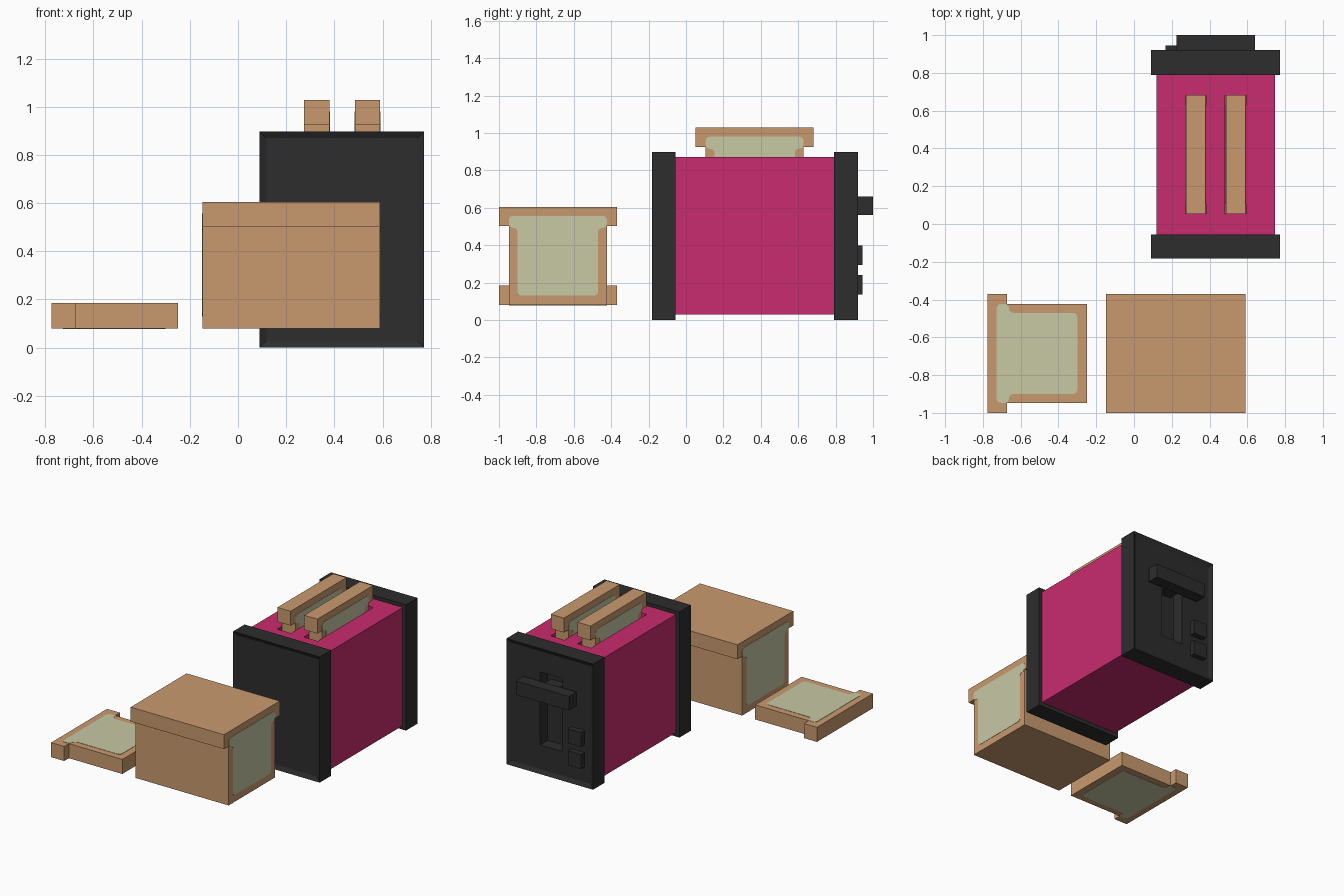
import bpy, bmesh, math
from mathutils import Vector

if "Cube" in bpy.data.objects:
    bpy.data.objects.remove(bpy.data.objects["Cube"])


def material(name, rgb):
    m = bpy.data.materials.new(name)
    m.diffuse_color = (*rgb, 1)
    m.use_nodes = True
    m.node_tree.nodes["Principled BSDF"].inputs["Base Color"].default_value = m.diffuse_color
    return m


CRUST = material("crust", (0.584, 0.323, 0.156))
CRUMB = material("crumb", (0.578, 0.578, 0.376))
PINK = material("pink", (0.584, 0.025, 0.156))
BLACK = material("black", (0.026, 0.026, 0.026))


def finish(name, bm, mat):
    bmesh.ops.recalc_face_normals(bm, faces=bm.faces)
    me = bpy.data.meshes.new(name)
    bm.to_mesh(me)
    bm.free()
    me.materials.append(mat)
    ob = bpy.data.objects.new(name, me)
    bpy.context.collection.objects.link(ob)
    return ob


def box(name, mat, x, y, z, recess_dir=None):
    bm = bmesh.new()
    bmesh.ops.create_cube(bm, size=1)
    for v in bm.verts:
        v.co = [(r[0] + r[1]) / 2 + c * (r[1] - r[0]) for c, r in zip(v.co, (x, y, z))]
    if recess_dir:
        # sunken field with a raised rim on the outward face
        bm.normal_update()
        face = [f for f in bm.faces if f.normal.y * recess_dir > 0.9]
        bmesh.ops.inset_region(bm, faces=face, thickness=0.028, use_even_offset=True)
        for v in face[0].verts:
            v.co.y -= recess_dir * 0.015
    return finish(name, bm, mat)


def cut(target, cutter):
    mod = target.modifiers.new("cut", "BOOLEAN")
    mod.operation = "DIFFERENCE"
    mod.solver = "EXACT"
    mod.object = cutter
    cutter.hide_render = True
    cutter.hide_viewport = True
    cutter.display_type = "WIRE"


def rounded(points, radius, steps=4):
    out = []
    for i, p in enumerate(points):
        p = Vector(p)
        a = p + (Vector(points[i - 1]) - p).normalized() * radius
        b = p + (Vector(points[(i + 1) % len(points)]) - p).normalized() * radius
        c = a + b - p  # arc centre for a right-angled corner
        for k in range(steps + 1):
            t = math.pi / 2 * k / steps
            out.append(c + (a - c) * math.cos(t) + (b - c) * math.sin(t))
    return out


def prism(name, mat, outline, w0, w1, place):
    bm = bmesh.new()
    ends = [[bm.verts.new(place(u, v, w)) for u, v in outline] for w in (w0, w1)]
    n = len(outline)
    for e in ends:
        bm.faces.new(e)
    for i in range(n):
        j = (i + 1) % n
        bm.faces.new((ends[0][i], ends[0][j], ends[1][j], ends[1][i]))
    return finish(name, bm, mat)


def tee(half, head_half, bottom, neck, top):
    right = [(half, bottom), (half, neck), (head_half, neck), (head_half, top)]
    return right + [(-u, v) for u, v in reversed(right)]


CRUST_SHAPE = tee(0.262, 0.315, 0, 0.422, 0.525)
CRUMB_SHAPE = rounded(tee(0.215, 0.262, 0.05, 0.412, 0.477), 0.023)


def bread(name, w0, w1, place):
    prism(name + "_crust", CRUST, CRUST_SHAPE, w0, w1, place)
    # thin crumb plates on both cut faces
    for side, w, d in (("a", w0, -0.002), ("b", w1, 0.002)):
        prism(f"{name}_crumb_{side}", CRUMB, CRUMB_SHAPE, w - d, w + d, place)


# toaster body and end panels
body = box("toaster_body", PINK, (0.118, 0.747), (-0.055, 0.795), (0.028, 0.872))
box("front_panel", BLACK, (0.09, 0.773), (-0.183, -0.055), (0, 0.897), -1)
back = box("back_panel", BLACK, (0.09, 0.773), (0.79, 0.92), (0, 0.897), 1)

# toast slots with popped-up slices
for i, x in enumerate((0.275, 0.486)):
    cut(body, box(f"toast_slot_cutter_{i + 1}", PINK,
                  (x - 0.003, x + 0.107), (0.053, 0.68), (0.45, 1)))
    bread(f"toast_{i + 1}", x, x + 0.104, lambda u, v, w: (w, 0.367 + u, 0.503 + v))

# lever, its slot and two buttons on the back panel
cut(back, box("lever_slot_cutter", BLACK, (0.345, 0.518), (0.82, 1.1), (0.2, 0.72)))
box("lever", BLACK, (0.225, 0.64), (0.915, 1.0), (0.56, 0.66))
box("lever_stem", BLACK, (0.375, 0.49), (0.815, 0.95), (0.575, 0.645))
for i, z in enumerate((0.135, 0.293)):
    box(f"button_{i + 1}", BLACK, (0.168, 0.272), (0.89, 0.944), (z, z + 0.104))

# loaf and the slice lying flat beside it
bread("loaf", -0.147, 0.589, lambda u, v, w: (w, -0.685 + u, 0.08 + v))
bread("flat_slice", 0.08, 0.184, lambda u, v, w: (-0.25 - v, -0.685 + u, w))
